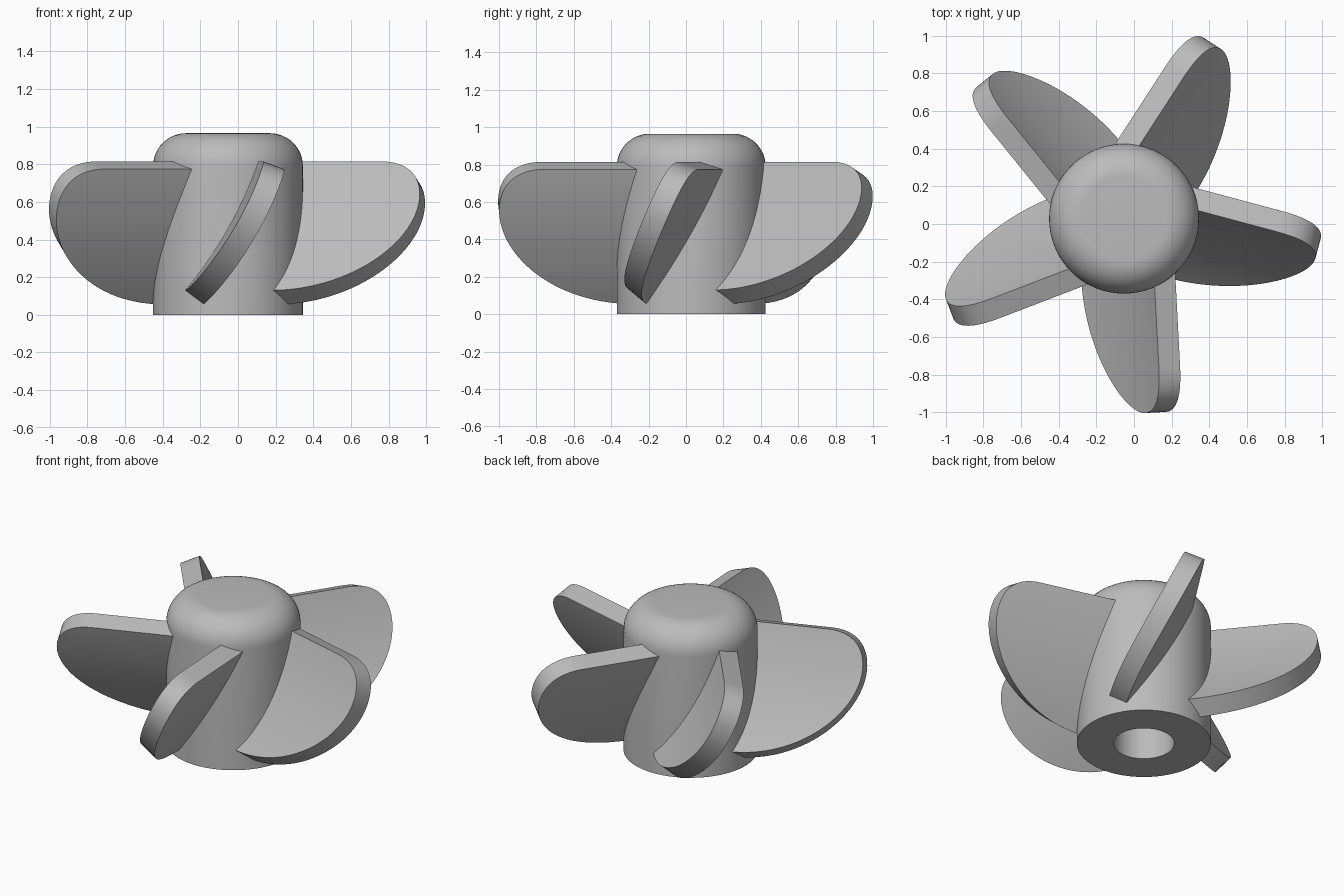
import bpy, bmesh
from math import sin, cos, pi, radians
from mathutils import Vector

cube = bpy.data.objects.get("Cube")
if cube:
    bpy.data.objects.remove(cube)

CENTRE = Vector((-0.053, 0.028, 0))
grey = bpy.data.materials.new("light_grey")
grey.use_nodes = True
colour = (0.5, 0.5, 0.5, 1)
grey.diffuse_color = colour
grey.node_tree.nodes["Principled BSDF"].inputs["Base Color"].default_value = colour


def finish(bm, name, turn=0.0):
    bmesh.ops.recalc_face_normals(bm, faces=bm.faces)
    mesh = bpy.data.meshes.new(name)
    bm.to_mesh(mesh)
    bm.free()
    mesh.materials.append(grey)
    obj = bpy.data.objects.new(name, mesh)
    bpy.context.collection.objects.link(obj)
    obj.location = CENTRE
    obj.rotation_euler.z = turn
    bpy.ops.object.select_all(action="DESELECT")
    obj.select_set(True)
    bpy.context.view_layer.objects.active = obj
    bpy.ops.object.shade_smooth_by_angle(angle=radians(30))
    return obj


def bezier(a, b, c, d, steps):
    pts = [Vector(p) for p in (a, b, c, d)]
    for i in range(steps + 1):
        t = i / steps
        yield (pts[0] * (1 - t) ** 3 + pts[1] * 3 * t * (1 - t) ** 2
               + pts[2] * 3 * t * t * (1 - t) + pts[3] * t ** 3)


# Hub: revolved profile with rounded top and a blind bore from below
RADIUS, HEIGHT, FILLET, BORE, DEPTH = 0.398, 0.965, 0.175, 0.18, 0.7
profile = [(0, DEPTH), (BORE, DEPTH), (BORE, 0), (RADIUS, 0)]
for i in range(13):
    a = pi / 2 * i / 12
    profile.append((RADIUS - FILLET + FILLET * cos(a), HEIGHT - FILLET + FILLET * sin(a)))
profile.append((0, HEIGHT))

bm = bmesh.new()
verts = [bm.verts.new((r, 0, z)) for r, z in profile]
edges = [bm.edges.new(pair) for pair in zip(verts, verts[1:])]
bmesh.ops.spin(bm, geom=verts + edges, cent=(0, 0, 0), axis=(0, 0, 1),
               angle=2 * pi, steps=96, use_merge=True)
bmesh.ops.remove_doubles(bm, verts=bm.verts, dist=1e-5)
finish(bm, "hub")

# Blade: curved plate extruded outward and trimmed by a rounded outline
ARC_U, ARC_Z = -2.0975, 1.631
FACES = (2.385, 2.505)
ROOT = 0.25
outline = list(bezier((0.3, 0), (0.72, 0), (1.037, 0.4), (1.037, 0.72), 28))
outline += list(bezier((1.037, 0.72), (1.037, 0.9), (0.95, 1), (0.8, 1), 16))[1:]


def make_blade(name, turn):
    bm = bmesh.new()
    rows = []
    for reach, t in outline:
        a = radians(51 + 19 * t)
        ring = []
        for radius, ends in zip(FACES, ((ROOT, reach), (reach, ROOT))):
            for s in ends:
                ring.append(bm.verts.new((s, ARC_U + radius * sin(a), ARC_Z - radius * cos(a))))
        rows.append(ring)
    for low, high in zip(rows, rows[1:]):
        for i in range(4):
            j = (i + 1) % 4
            bm.faces.new((low[i], low[j], high[j], high[i]))
    bm.faces.new(rows[0])
    bm.faces.new(rows[-1])
    return finish(bm, name, turn)


for k in range(5):
    make_blade(f"blade_{k + 1}", radians(-87 + 72 * k))
